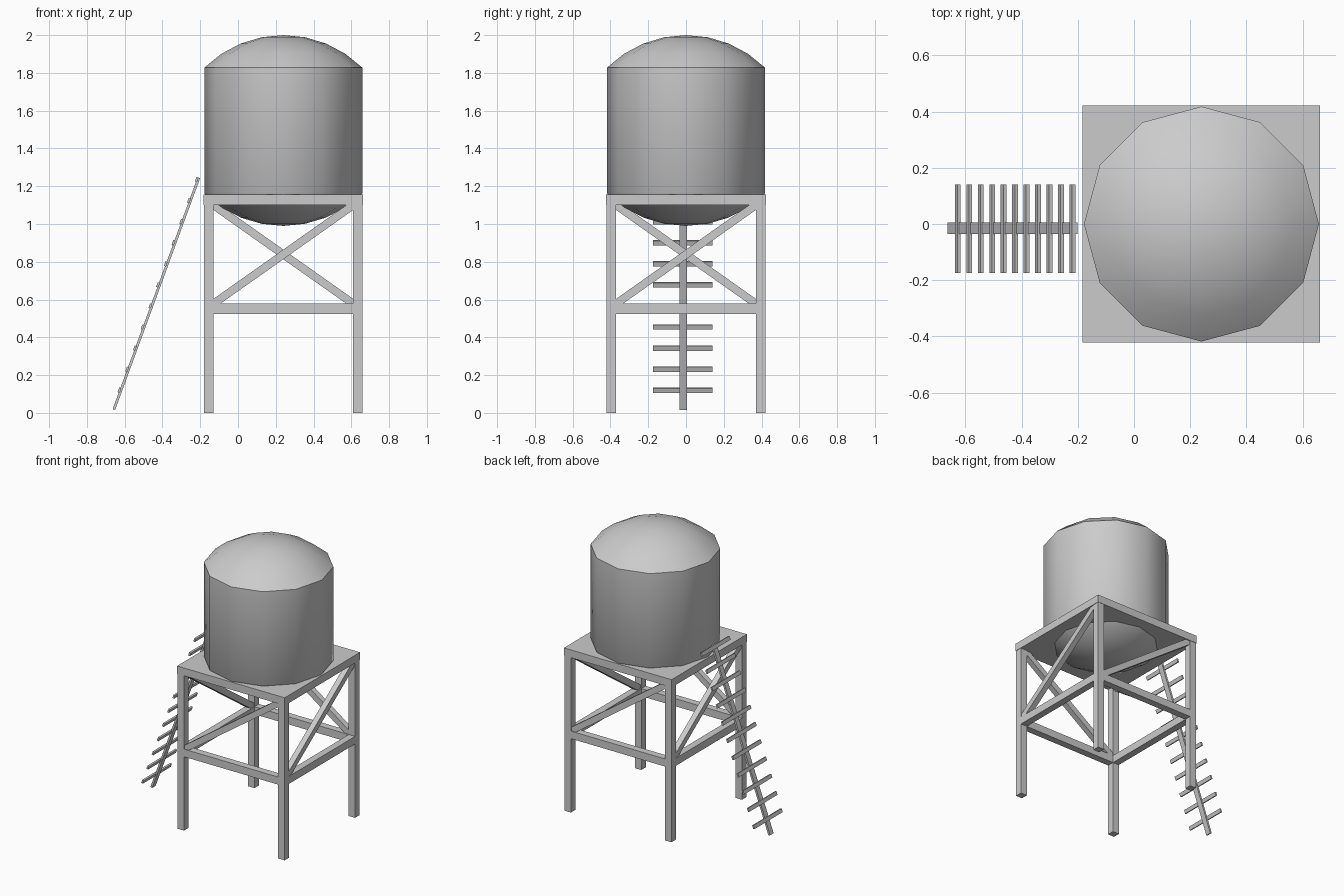
import bpy, bmesh, math
from mathutils import Vector, Matrix

if "Cube" in bpy.data.objects:
    bpy.data.objects.remove(bpy.data.objects["Cube"])

CX = 0.24            # tower centre
HALF = 0.42          # deck half width
LEG = 0.05
OFF = HALF - LEG / 2


def finish(bm, name):
    bmesh.ops.recalc_face_normals(bm, faces=bm.faces)
    me = bpy.data.meshes.new(name)
    bm.to_mesh(me)
    bm.free()
    ob = bpy.data.objects.new(name, me)
    bpy.context.collection.objects.link(ob)
    return ob


def box(name, centre, size, rot=None):
    bm = bmesh.new()
    m = Matrix.Translation(centre) @ (rot or Matrix()) @ Matrix.Diagonal((*size, 1))
    bmesh.ops.create_cube(bm, size=1, matrix=m)
    return finish(bm, name)


def cap_profile(radius, height, rings):
    """Spherical cap as (r, rise) points from rim to pole."""
    R = (radius ** 2 + height ** 2) / (2 * height)
    a = math.asin(radius / R)
    return [(R * math.sin(a * (1 - i / rings)),
             R * math.cos(a * (1 - i / rings)) - (R - height)) for i in range(rings + 1)]


# Tank: twelve-sided lathe with domed top and bottom
r = 0.418
profile = [(p, 1.155 - h) for p, h in reversed(cap_profile(r - 0.005, 0.165, 4))]
profile += [(r, 1.162)]
profile += [(p, 1.828 + h) for p, h in cap_profile(r, 0.172, 4)]
bm = bmesh.new()
vs = [bm.verts.new((p, 0, z)) for p, z in profile]
es = [bm.edges.new(pair) for pair in zip(vs, vs[1:])]
bmesh.ops.spin(bm, geom=vs + es, axis=(0, 0, 1), cent=(0, 0, 0),
               angle=math.tau, steps=12, use_duplicate=False)
bmesh.ops.remove_doubles(bm, verts=bm.verts, dist=1e-4)
bmesh.ops.translate(bm, verts=bm.verts, vec=(CX, 0, 0))
tank = finish(bm, "tank")
bpy.context.view_layer.objects.active = tank
tank.select_set(True)
bpy.ops.object.shade_smooth_by_angle(angle=math.radians(35))
tank.select_set(False)

# Deck under the tank
box("deck", (CX, 0, 1.128), (2 * HALF + 0.005, 2 * HALF + 0.005, 0.055))

# Each side of the tower: one leg, one girder, one diagonal brace
inner = HALF - LEG
low, high = Vector((-inner, -OFF, 0.578)), Vector((inner, -OFF, 1.10))
for i, side in enumerate(("front", "right", "back", "left")):
    turn = Matrix.Translation((CX, 0, 0)) @ Matrix.Rotation(i * math.pi / 2, 4, 'Z')
    d = high - low
    tilt = Matrix.Rotation(-math.atan2(d.z, d.x), 4, 'Y')
    parts = [
        box(side + "_leg", (-OFF, -OFF, 0.552), (LEG, LEG, 1.104)),
        box(side + "_girder", (0, -OFF, 0.551), (2 * inner, LEG, 0.054)),
        box(side + "_brace", (low + high) / 2, (d.length, 0.04, 0.042), tilt),
    ]
    for ob in parts:
        ob.data.transform(turn)

# Leaning ladder: a single pole with cross rungs
foot, top = Vector((-0.657, -0.015, 0.018)), Vector((-0.207, -0.015, 1.245))
d = top - foot
lean = Matrix.Rotation(math.atan2(d.x, d.z), 4, 'Y')
box("ladder_pole", (foot + top) / 2, (0.014, 0.04, d.length), lean)
for i in range(11):
    z = 0.12 + i * 0.1115
    x = foot.x + d.x * (z - foot.z) / d.z - 0.008
    box(f"ladder_rung_{i + 1}", (x, -0.017, z), (0.012, 0.315, 0.026), lean)
